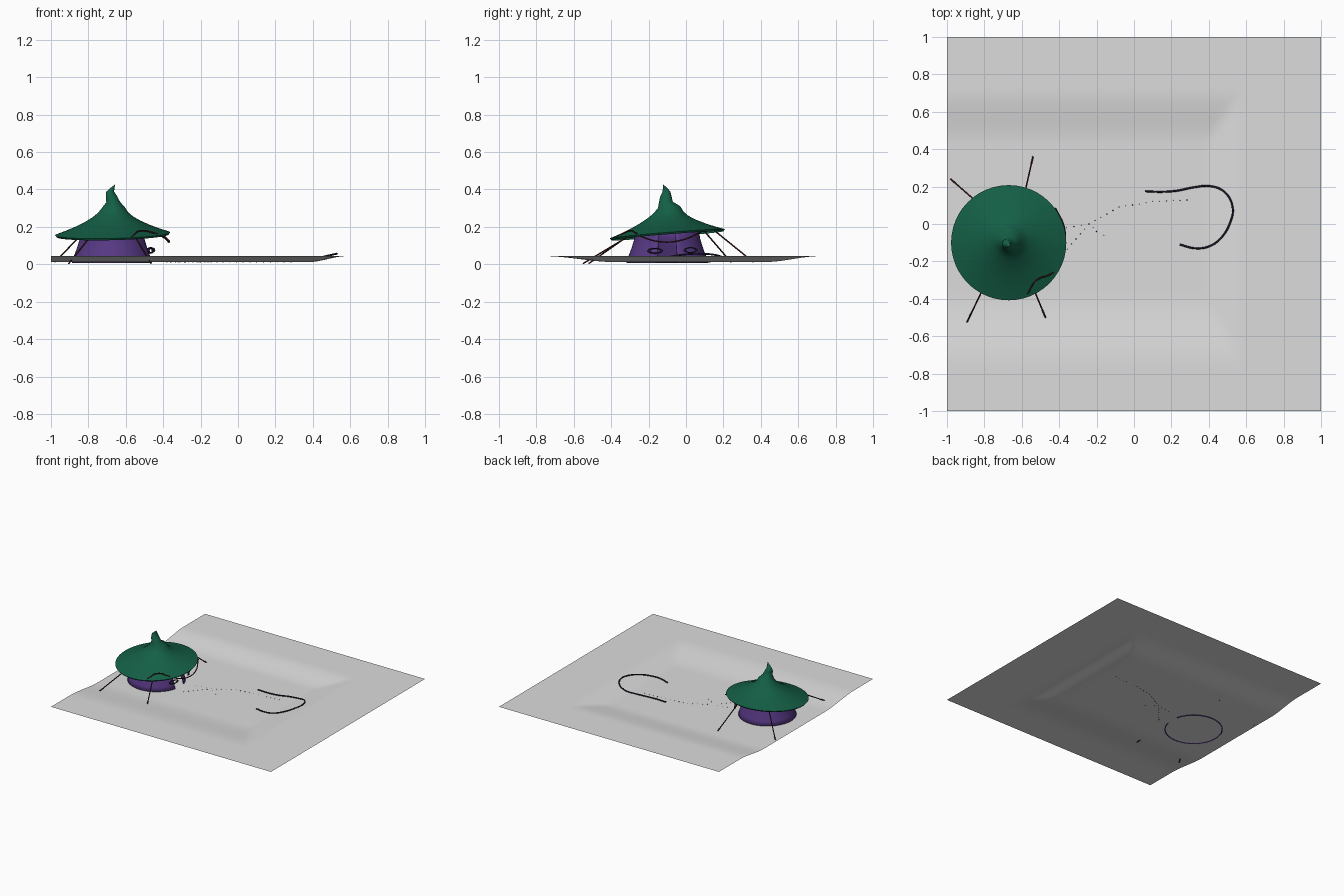
import bpy, bmesh, math
from mathutils import Vector

if "Cube" in bpy.data.objects:
    bpy.data.objects.remove(bpy.data.objects["Cube"])


def material(name, rgb):
    m = bpy.data.materials.new(name)
    m.diffuse_color = (*rgb, 1)
    m.use_nodes = True
    m.node_tree.nodes["Principled BSDF"].inputs["Base Color"].default_value = m.diffuse_color
    return m


GREY = material("ground grey", (0.72, 0.72, 0.72))
GREEN = material("roof green", (0.007, 0.115, 0.062))
PURPLE = material("wall purple", (0.095, 0.04, 0.23))
BROWN = material("rope brown", (0.05, 0.013, 0.01))
NAVY = material("dark navy", (0.014, 0.012, 0.032))
CX, CY = -0.67, -0.10


def finish(bm, name, mat, angle=60):
    me = bpy.data.meshes.new(name)
    bm.to_mesh(me)
    bm.free()
    ob = bpy.data.objects.new(name, me)
    bpy.context.collection.objects.link(ob)
    me.materials.append(mat)
    bpy.ops.object.select_all(action='DESELECT')
    ob.select_set(True)
    bpy.context.view_layer.objects.active = ob
    bpy.ops.object.shade_smooth_by_angle(angle=math.radians(angle))
    return ob


def tube(name, pts, r, mat, smooth=True):
    cu = bpy.data.curves.new(name, 'CURVE')
    cu.dimensions = '3D'
    cu.bevel_depth = r
    cu.bevel_resolution = 2
    cu.use_fill_caps = True
    cu.resolution_u = 8
    sp = cu.splines.new('BEZIER' if smooth else 'POLY')
    if smooth:
        sp.bezier_points.add(len(pts) - 1)
        for b, p in zip(sp.bezier_points, pts):
            b.co = p
            b.handle_left_type = b.handle_right_type = 'AUTO'
    else:
        sp.points.add(len(pts) - 1)
        for b, p in zip(sp.points, pts):
            b.co = (*p, 1)
    ob = bpy.data.objects.new(name, cu)
    bpy.context.collection.objects.link(ob)
    cu.materials.append(mat)
    return ob


def step(v, a, b):
    t = min(1, max(0, (v - a) / (b - a)))
    return t * t * (3 - 2 * t)


def height(x, y):
    # shallow basin, open on the left, with raised far, near and right banks
    bank = max(step(x, 0.38, 0.58), step(y, 0.42, 0.72), step(-y, 0.38, 0.76))
    return 0.012 + 0.032 * bank


# ground sheet
bm = bmesh.new()
bmesh.ops.create_grid(bm, x_segments=70, y_segments=70, size=1)
for v in bm.verts:
    v.co.z = height(v.co.x, v.co.y)
finish(bm, "ground", GREY)

# flared tent wall with a door gap facing right
bm = bmesh.new()
N = 56
gap = math.radians(15)
rows = []
for r, z in [(0.218, 0.008), (0.207, 0.045), (0.19, 0.09), (0.175, 0.14), (0.168, 0.195)]:
    row = []
    for i in range(N + 1):
        a = gap + (2 * math.pi - 2 * gap) * i / N
        row.append(bm.verts.new((CX + r * math.cos(a), CY + r * math.sin(a), z)))
    rows.append(row)
for lo, hi in zip(rows, rows[1:]):
    for i in range(N):
        bm.faces.new((lo[i], lo[i + 1], hi[i + 1], hi[i]))
wall = finish(bm, "tent_wall", PURPLE)
mod = wall.modifiers.new("thickness", 'SOLIDIFY')
mod.thickness = 0.006

# pointed roof: radius, height and centre of each ring, brim tilted
rings = [(0.300, 0.153, CX, CY), (0.308, 0.163, CX, CY), (0.26, 0.180, CX, CY),
         (0.205, 0.202, CX, CY), (0.15, 0.228, CX, CY), (0.11, 0.252, CX, CY),
         (0.082, 0.275, -0.668, -0.095), (0.060, 0.305, -0.666, -0.09),
         (0.037, 0.332, -0.667, -0.108), (0.030, 0.365, -0.677, -0.108),
         (0.021, 0.388, -0.684, -0.105), (0.010, 0.41, -0.67, -0.113)]
bm = bmesh.new()
N = 48
rows = []
for r, z, x, y in rings:
    row = []
    for i in range(N):
        a = 2 * math.pi * i / N
        dx, dy = r * math.cos(a), r * math.sin(a)
        row.append(bm.verts.new((x + dx, y + dy, z + 0.025 * dx + 0.08 * dy)))
    rows.append(row)
for lo, hi in zip(rows, rows[1:]):
    for i in range(N):
        j = (i + 1) % N
        bm.faces.new((lo[i], lo[j], hi[j], hi[i]))
tip = bm.verts.new((-0.656, -0.123, 0.428))
for i in range(N):
    bm.faces.new((rows[-1][i], rows[-1][(i + 1) % N], tip))
finish(bm, "roof", GREEN)

# guy ropes from beneath the brim to the ground
guys = [((-0.78, -0.29, 0.16), (-0.905, -0.55, 0.004)),
        ((-0.56, -0.29, 0.165), (-0.465, -0.52, 0.004)),
        ((-0.59, 0.14, 0.19), (-0.54, 0.36, 0.012)),
        ((-0.82, 0.10, 0.175), (-0.98, 0.24, 0.012))]
for k, (a, b) in enumerate(guys):
    tube(f"guy_rope_{k + 1}", [a, b], 0.004, BROWN, False)

# garland rope draped over the brim above the door
tube("garland_rope", [(-0.57, -0.375, 0.146), (-0.52, -0.30, 0.180), (-0.45, -0.27, 0.168),
                      (-0.40, -0.23, 0.145), (-0.372, -0.13, 0.120), (-0.372, -0.02, 0.130),
                      (-0.42, 0.085, 0.175)], 0.004, BROWN)

# tied-back loops on both sides of the door
for name, y, turn in (("door_tie_near", -0.165, -18), ("door_tie_far", 0.025, 30)):
    bpy.ops.mesh.primitive_torus_add(major_segments=24, minor_segments=8, major_radius=0.036,
                                     minor_radius=0.008,
                                     location=(-0.467, y, 0.072 if y < 0 else 0.076))
    tie = bpy.context.object
    tie.name = name
    tie.rotation_euler = (math.radians(90), 0, math.radians(90 + turn))
    tie.scale = (1, 0.36, 0.8)
    tie.data.materials.append(NAVY)
    bpy.ops.object.shade_smooth_by_angle(angle=math.radians(60))

# dark border around the end of the trail
loop = [(0.06, 0.175), (0.15, 0.172), (0.23, 0.178), (0.32, 0.196), (0.41, 0.202), (0.485, 0.17),
        (0.527, 0.09), (0.515, 0.01), (0.46, -0.08), (0.40, -0.12), (0.33, -0.13), (0.245, -0.11)]
tube("trail_border", [(x, y, height(x, y) + 0.008 + 0.010 * step(x, 0.2, 0.4)) for x, y in loop],
     0.005, NAVY)

# small pebbles dotting the trail edges back to the tent
trails = [[(-0.36, -0.02), (-0.24, 0.0), (-0.08, 0.09), (0.10, 0.12), (0.32, 0.13)],
          [(-0.38, -0.16), (-0.24, 0.0), (-0.20, -0.04), (-0.12, -0.08)]]
bm = bmesh.new()
for line in trails:
    for a, b in zip(line, line[1:]):
        n = max(2, int(math.dist(a, b) / 0.035))
        for i in range(n):
            p = Vector(a).lerp(Vector(b), i / n)
            new = bmesh.ops.create_icosphere(bm, subdivisions=1, radius=0.003)["verts"]
            bmesh.ops.translate(bm, verts=new, vec=(p.x, p.y, height(p.x, p.y)))
finish(bm, "trail_pebbles", NAVY)
